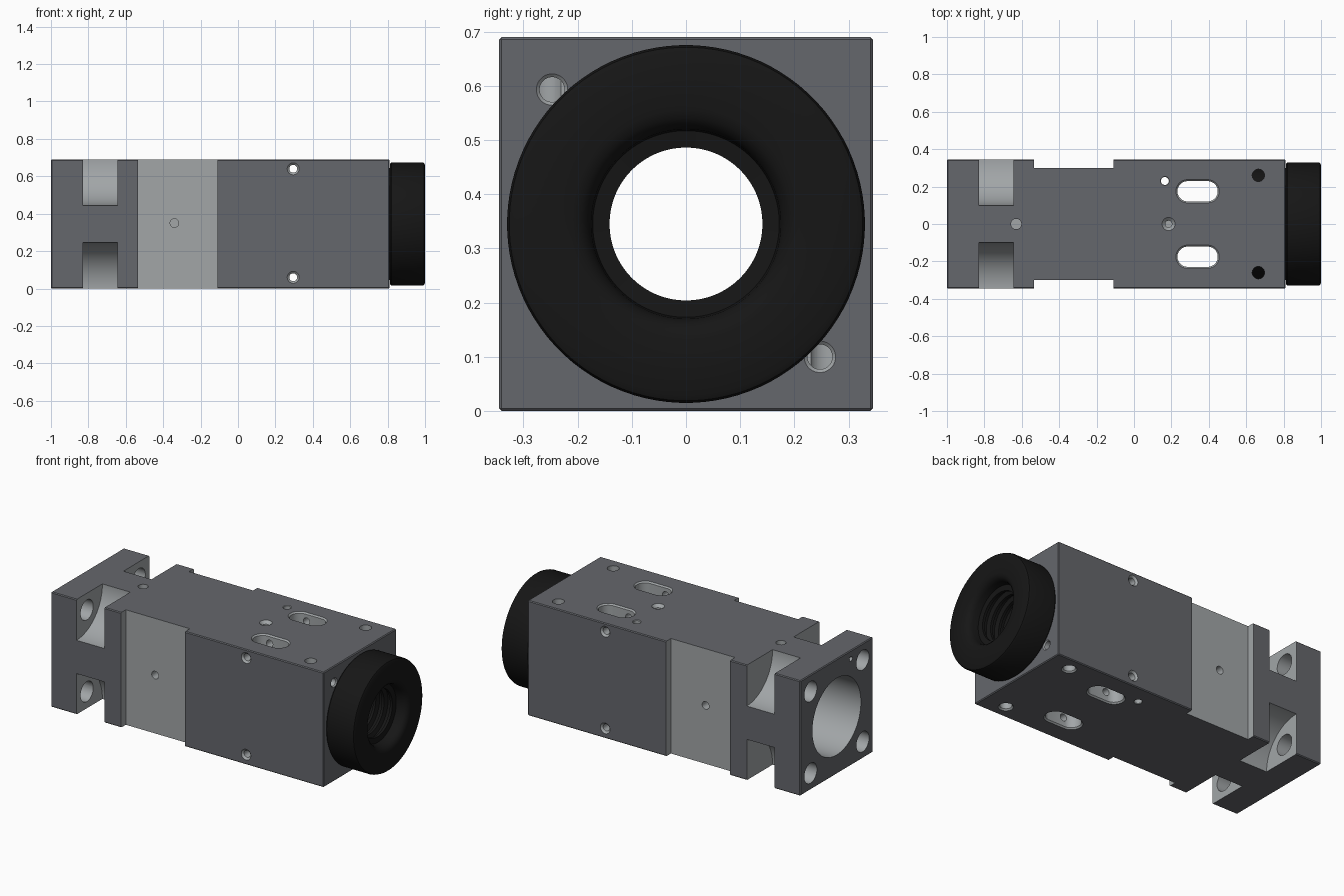
import bpy, bmesh, math
from mathutils import Matrix, Vector

if "Cube" in bpy.data.objects:
    bpy.data.objects.remove(bpy.data.objects["Cube"])

HALF, TOP, MID = 0.345, 0.69, 0.345


def material(name, c):
    m = bpy.data.materials.new(name)
    m.diffuse_color = (*c, 1)
    m.use_nodes = True
    m.node_tree.nodes["Principled BSDF"].inputs["Base Color"].default_value = m.diffuse_color
    return m


DARK = material("dark_grey", (0.13, 0.135, 0.15))
LIGHT = material("light_grey", (0.36, 0.38, 0.39))
BLACK = material("black", (0.008, 0.008, 0.008))


def finish(name, bm, mat):
    bmesh.ops.recalc_face_normals(bm, faces=bm.faces[:])
    me = bpy.data.meshes.new(name)
    bm.to_mesh(me)
    bm.free()
    me.materials.append(mat)
    ob = bpy.data.objects.new(name, me)
    bpy.context.collection.objects.link(ob)
    return ob


def box(name, lo, hi, mat, bevel=0):
    bm = bmesh.new()
    lo, hi = Vector(lo), Vector(hi)
    bmesh.ops.create_cube(bm, size=1, matrix=Matrix.Translation((lo + hi) / 2) @ Matrix.Diagonal((*(hi - lo), 1)))
    if bevel:
        bmesh.ops.bevel(bm, geom=bm.edges[:], offset=bevel, segments=1, affect='EDGES')
    return finish(name, bm, mat)


def loft(name, axis, centre, rings, mat, segs=32, stretch=0, tube=False):
    """Stack round (or slot-shaped) rings of (position, radius) along an axis."""
    bm = bmesh.new()
    loops = []
    for h, r in rings:
        pts = []
        for i in range(segs):
            t = 2 * math.pi * (i + 0.5) / segs
            a = centre[0] + r * math.cos(t) + math.copysign(stretch, math.cos(t))
            b = centre[1] + r * math.sin(t)
            pts.append({'x': (h, a, b), 'y': (a, h, b), 'z': (a, b, h)}[axis])
        loops.append([bm.verts.new(p) for p in pts])
    pairs = list(zip(loops, loops[1:]))
    if tube:
        pairs.append((loops[-1], loops[0]))
    else:
        bm.faces.new(loops[0])
        bm.faces.new(loops[-1])
    for p, q in pairs:
        for i in range(segs):
            j = (i + 1) % segs
            bm.faces.new((p[i], p[j], q[j], q[i]))
    return finish(name, bm, mat)


cutters = []


def hole(axis, centre, start, end, r, rim=0, through=False, **kw):
    """Drilled hole with an optional chamfered rim at one or both ends."""
    d = math.copysign(1, end - start)

    def mouth(s, d):
        if not rim:
            return [(s - 0.02 * d, r)]
        return [(s - 0.01 * d, r + rim + 0.01), (s + rim * d, r)]
    rings = mouth(start, d) + (mouth(end, -d)[::-1] if through else [(end, r)])
    cutters.append(loft("cutter", axis, centre, rings, LIGHT, **kw))


# Main block
body = box("body", (-1, -HALF, 0), (0.81, HALF, TOP), DARK, bevel=0.005)

# Central stepped bore
cutters.append(loft("cutter", 'x', (0, MID),
                    [(-1.02, 0.23), (0, 0.23), (0, 0.2), (0.55, 0.2), (0.55, 0.302), (0.83, 0.302)],
                    LIGHT, segs=64))

for sy in (-1, 1):
    # Shallow side recess with a small blind hole
    ys = sorted((sy * 0.30, sy * 0.4))
    cutters.append(box("cutter", (-0.535, ys[0], -0.1), (-0.11, ys[1], 0.8), LIGHT))
    hole('y', (-0.34, 0.35), sy * 0.30, sy * 0.25, 0.023)
    # Vertical slots
    hole('z', (0.34, sy * 0.175), TOP, 0, 0.054, rim=0.008, through=True, stretch=0.054)
    # Set-screw holes that reach the black barrel
    for s, e in ((TOP, 0.40), (0, 0.29)):
        hole('z', (0.665, sy * 0.26), s, e, 0.033, rim=0.008 if s == 0 else 0)
    # Corner scoops and flange bolt holes
    for z, hz in ((0, 0.1), (TOP, 0.59)):
        cutters.append(loft("cutter", 'x', (sy * HALF, z), [(-0.83, 0.245), (-0.645, 0.245)], LIGHT, segs=96))
        hole('x', (sy * 0.247, hz), -1, -0.80, 0.06)

# Long cross holes
for z in (0.05, 0.64):
    hole('y', (0.295, z + (0.01 if z < 0.1 else 0)), -HALF, HALF, 0.021, rim=0.011, through=True)
# Single holes: top, end face and flange face
hole('z', (0.165, 0.23), TOP, 0, 0.021, rim=0.003, through=True)
hole('z', (-0.63, 0), TOP, 0.60, 0.028)
hole('z', (0.185, 0), TOP, 0.58, 0.018, rim=0.017)
hole('x', (-0.247, 0.593), 0.81, 0.65, 0.023, rim=0.006)
hole('x', (0.247, 0.10), 0.81, 0.65, 0.023, rim=0.006)
hole('x', (-0.135, 0.64), -1, -0.92, 0.014)

# Cut everything out of the block
bpy.context.view_layer.objects.active = body
for c in cutters:
    m = body.modifiers.new("cut", 'BOOLEAN')
    m.operation, m.solver, m.object = 'DIFFERENCE', 'EXACT', c
    m.material_mode = 'TRANSFER'
    bpy.ops.object.modifier_apply(modifier=m.name)
    bpy.data.objects.remove(c)

# Black barrel and collar with a ribbed inner bore
profile = [(0.56, 0.30), (0.812, 0.30), (0.812, 0.322), (0.82, 0.33), (0.985, 0.33), (0.995, 0.326),
           (1.0, 0.315), (1.0, 0.212), (0.995, 0.195), (0.983, 0.182), (0.965, 0.175), (0.93, 0.172)]
for i in range(6):
    x = 0.93 - i * 0.055
    profile += [(x - 0.004, 0.141), (x - 0.02, 0.141), (x - 0.025, 0.165), (x - 0.05, 0.165)]
profile += [(0.60, 0.141), (0.56, 0.141)]
collar = loft("collar", 'x', (0, MID), profile, BLACK, segs=96, tube=True)

# Smooth round surfaces, keep edges crisp
for ob in (body, collar):
    bpy.ops.object.select_all(action='DESELECT')
    ob.select_set(True)
    bpy.context.view_layer.objects.active = ob
    bpy.ops.object.shade_smooth_by_angle(angle=math.radians(30))
